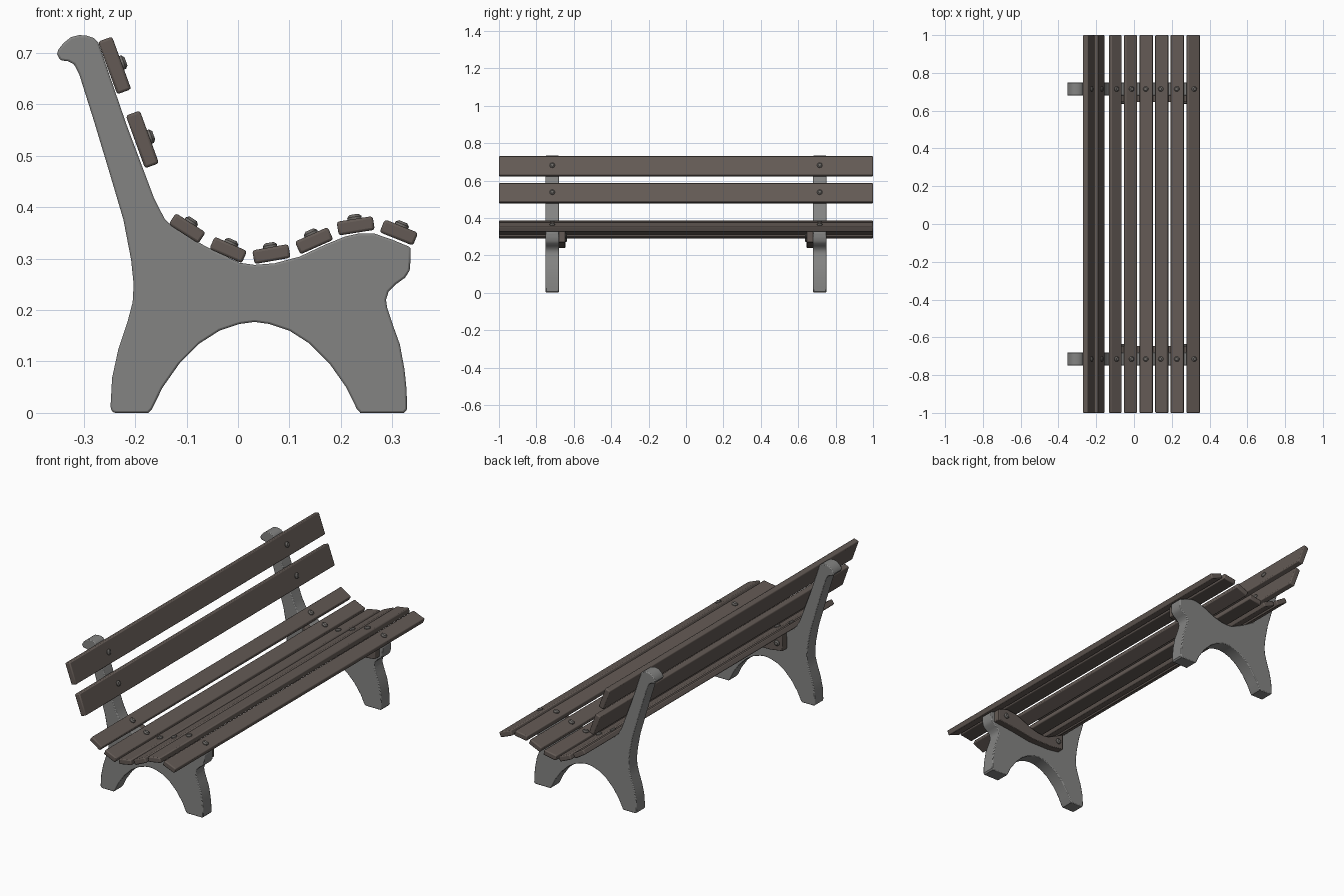
import bpy, bmesh, math
from mathutils import Matrix, Vector

if "Cube" in bpy.data.objects:
    bpy.data.objects.remove(bpy.data.objects["Cube"])


def material(name, rgb):
    m = bpy.data.materials.new(name)
    m.diffuse_color = (*rgb, 1)
    m.use_nodes = True
    m.node_tree.nodes["Principled BSDF"].inputs["Base Color"].default_value = m.diffuse_color
    return m


CONCRETE = material("grey concrete", (0.23, 0.23, 0.225))
WOOD = material("dark brown wood", (0.125, 0.102, 0.09))
STEEL = material("dull steel", (0.16, 0.15, 0.14))


def finish(name, bm, mat, bevel=0.0, mirror=False, segments=2):
    bmesh.ops.recalc_face_normals(bm, faces=bm.faces[:])
    mesh = bpy.data.meshes.new(name)
    bm.to_mesh(mesh)
    bm.free()
    mesh.materials.append(mat)
    mesh.shade_smooth()
    mesh.set_sharp_from_angle(angle=math.radians(35))
    ob = bpy.data.objects.new(name, mesh)
    bpy.context.collection.objects.link(ob)
    if mirror:
        mod = ob.modifiers.new("mirror", 'MIRROR')
        mod.use_axis = (False, True, False)
        mod.use_mirror_merge = False
    if bevel:
        mod = ob.modifiers.new("bevel", 'BEVEL')
        mod.width = bevel
        mod.segments = segments
        mod.limit_method = 'ANGLE'
        mod.angle_limit = math.radians(50)
    return ob


def extrude_profile(name, pts, y0, y1, mat, bevel):
    bm = bmesh.new()
    face = bm.faces.new([bm.verts.new((x, y0, z)) for x, z in pts])
    res = bmesh.ops.extrude_face_region(bm, geom=[face])
    new = [v for v in res["geom"] if isinstance(v, bmesh.types.BMVert)]
    bmesh.ops.translate(bm, verts=new, vec=(0, y1 - y0, 0))
    return finish(name, bm, mat, bevel, mirror=True)


def bolt(bm, pos, normal, r=0.014, h=0.009):
    # domed bolt head, partly sunk into the surface
    rot = Vector((0, 0, 1)).rotation_difference(normal).to_matrix().to_4x4()
    for r1, r2, a, b in ((r, r, -0.006, h * 0.45), (r, r * 0.6, h * 0.45, h)):
        m = Matrix.Translation(pos) @ rot @ Matrix.Translation((0, 0, (a + b) / 2))
        bmesh.ops.create_cone(bm, cap_ends=True, segments=12, radius1=r1,
                              radius2=r2, depth=b - a, matrix=m)


# Side frames: back edge, leg arch, front edge, then seat and backrest line
back = [(-.352, .698), (-.346, .686), (-.33, .684), (-.319, .678), (-.309, .659),
        (-.28, .567), (-.249, .464), (-.223, .376), (-.208, .298), (-.203, .25),
        (-.205, .215), (-.215, .177), (-.233, .123), (-.245, .068), (-.248, .012),
        (-.246, .003), (-.239, 0)]
half_arch = [(-.174, 0), (-.167, .008), (-.147, .049), (-.114, .096),
             (-.075, .135), (-.036, .16), (.003, .173)]
arch = half_arch + [(.032, .177)] + [(.064 - x, z) for x, z in reversed(half_arch)]
front = [(.323, 0), (.329, .007), (.328, .045), (.324, .084), (.315, .133),
         (.301, .172), (.290, .205), (.288, .22), (.293, .236), (.307, .25),
         (.325, .263), (.334, .277), (.336, .302), (.336, .322)]
seat = [(.300, .337), (.265, .349), (.235, .349), (.208, .343), (.169, .327),
        (.12, .304), (.071, .291), (.032, .288), (.003, .292), (-.065, .325),
        (-.13, .364), (-.143, .378), (-.163, .417), (-.217, .561), (-.272, .721),
        (-.28, .729), (-.294, .734), (-.309, .735), (-.325, .731), (-.34, .719),
        (-.35, .706)]
extrude_profile("side_frames", back + arch + front + seat, .68, .75, CONCRETE, .004)

# Wooden braces on the inner faces of the frames, under the seat
brace = [(.318, .327), (.265, .345), (.208, .339), (.169, .323), (.12, .3),
         (.071, .287), (.032, .284), (.003, .288), (-.065, .321), (-.09, .334),
         (-.09, .25), (-.02, .24), (.1, .24), (.2, .256), (.318, .27)]
extrude_profile("seat_braces", brace, .645, .682, WOOD, .003)

# Planks: centre x, centre z, angle in degrees, width, thickness
planks = [("upper_back_plank", -.24, .676, -70, .109, .029),
          ("lower_back_plank", -.186, .532, -70, .109, .029),
          ("seat_plank_1", -.099, .359, -33, .069, .026),
          ("seat_plank_2", -.019, .317, -24, .069, .026),
          ("seat_plank_3", .065, .309, 10, .071, .027),
          ("seat_plank_4", .148, .335, 24, .070, .027),
          ("seat_plank_5", .229, .364, 9, .071, .027),
          ("seat_plank_6", .313, .351, -22, .070, .027)]
bolts = bmesh.new()
for name, x, z, deg, w, t in planks:
    a = math.radians(deg)
    bm = bmesh.new()
    bmesh.ops.create_cube(bm, size=1, matrix=Matrix.Translation((x, 0, z))
                          @ Matrix.Rotation(-a, 4, 'Y')
                          @ Matrix.Diagonal((w, 2, t, 1)))
    finish(name, bm, WOOD, .005)
    n = Vector((-math.sin(a), 0, math.cos(a)))
    for s in (-1, 1):
        bolt(bolts, Vector((x, .715 * s, z)) + n * t / 2, n)

# Bolts holding the braces
for s in (-1, 1):
    for x, z in ((.27, .305), (-.06, .285)):
        bolt(bolts, Vector((x, .645 * s, z)), Vector((0, -s, 0)))
finish("bolts", bolts, STEEL)
